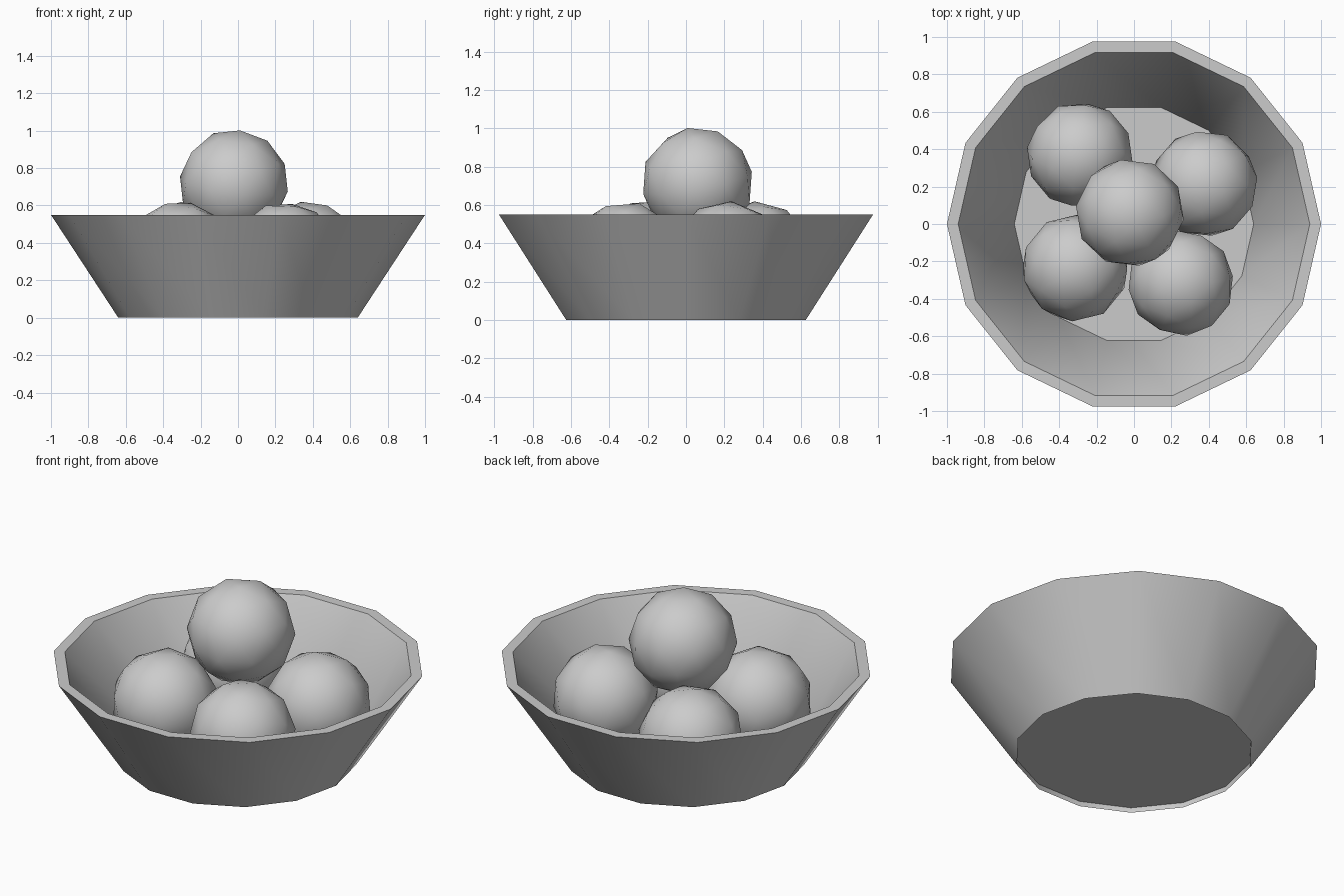
import bpy, bmesh, math, random
from mathutils import Euler, Matrix, Vector

if "Cube" in bpy.data.objects:
    bpy.data.objects.remove(bpy.data.objects["Cube"])

random.seed(4)
SIDES = 14


def add_object(name, bm, angle):
    bmesh.ops.recalc_face_normals(bm, faces=bm.faces[:])
    mesh = bpy.data.meshes.new(name)
    bm.to_mesh(mesh)
    bm.free()
    obj = bpy.data.objects.new(name, mesh)
    bpy.context.collection.objects.link(obj)
    bpy.ops.object.select_all(action='DESELECT')
    obj.select_set(True)
    bpy.context.view_layer.objects.active = obj
    bpy.ops.object.shade_smooth_by_angle(angle=math.radians(angle))
    return obj


# Bowl: tapered 14-sided wall with a flat rim and recessed underside
def ring(bm, radius, z):
    return [bm.verts.new((radius * math.cos(math.tau * i / SIDES),
                          radius * math.sin(math.tau * i / SIDES), z))
            for i in range(SIDES)]


bm = bmesh.new()
profile = [(0.64, 0.03), (0.94, 0.55), (1.0, 0.55), (0.64, 0.0)]
rings = [ring(bm, r, z) for r, z in profile]
for a, b in zip(rings, rings[1:] + rings[:1]):
    for i in range(SIDES):
        j = (i + 1) % SIDES
        bm.faces.new((a[i], a[j], b[j], b[i]))
add_object("bowl", bm, 30)

# Floor of the bowl
bm = bmesh.new()
bm.faces.new(ring(bm, 0.64, 0.03))
floor = add_object("bowl_floor", bm, 30)

# Fruit: four low-poly balls on the floor and one stacked on top
fruit = [
    (-0.29, 0.37, 0.335, 0.285),
    (0.375, 0.215, 0.335, 0.288),
    (-0.315, -0.235, 0.335, 0.288),
    (0.25, -0.315, 0.335, 0.285),
    (-0.022, 0.06, 0.715, 0.293),
]
for n, (x, y, z, r) in enumerate(fruit, 1):
    turn = Euler([random.uniform(0, math.tau) for _ in range(3)]).to_matrix().to_4x4()
    bm = bmesh.new()
    bmesh.ops.create_icosphere(bm, subdivisions=2, radius=r,
                               matrix=Matrix.Translation(Vector((x, y, z))) @ turn)
    add_object(f"fruit_{n}", bm, 60)
